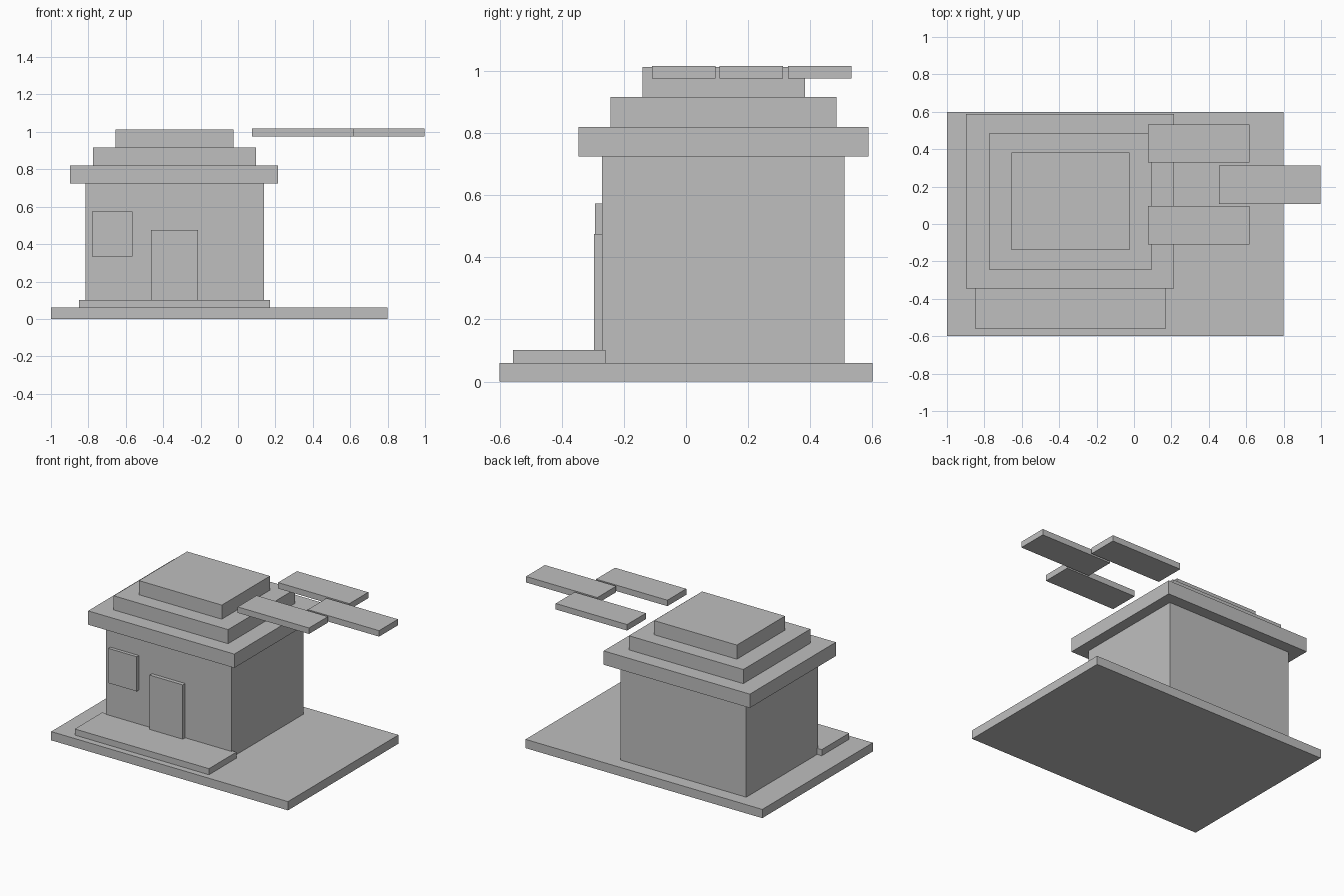
import bpy
import bmesh
from mathutils import Vector

cube = bpy.data.objects.get("Cube")
if cube:
    bpy.data.objects.remove(cube, do_unlink=True)

# One plain grey for everything
GREY = (0.52, 0.52, 0.52, 1.0)
grey = bpy.data.materials.new("light grey")
grey.use_nodes = True
grey.diffuse_color = GREY
grey.node_tree.nodes["Principled BSDF"].inputs["Base Color"].default_value = GREY


def box(name, x, y, z):
    """Box spanning the given (low, high) ranges on each axis."""
    low, high = (Vector(corner) for corner in zip(x, y, z))
    bm = bmesh.new()
    bmesh.ops.create_cube(bm, size=1)
    bmesh.ops.scale(bm, vec=high - low, verts=bm.verts)
    mesh = bpy.data.meshes.new(name)
    bm.to_mesh(mesh)
    bm.free()
    mesh.materials.append(grey)
    obj = bpy.data.objects.new(name, mesh)
    obj.location = (low + high) / 2
    bpy.context.collection.objects.link(obj)
    return obj


# Ground slab and front step
box("ground_slab", (-1, 0.8), (-0.6, 0.6), (0, 0.06))
box("front_step", (-0.85, 0.17), (-0.558, -0.26), (0.06, 0.102))

# House body with door and window panels on the front wall
box("walls", (-0.815, 0.14), (-0.27, 0.51), (0.06, 0.725))
box("door", (-0.465, -0.213), (-0.296, -0.27), (0.102, 0.475))
box("window", (-0.78, -0.565), (-0.293, -0.27), (0.335, 0.573))

# Stepped roof
box("roof_eaves", (-0.897, 0.214), (-0.346, 0.588), (0.725, 0.82))
box("roof_middle", (-0.775, 0.095), (-0.243, 0.485), (0.82, 0.917))
box("roof_top", (-0.655, -0.025), (-0.14, 0.383), (0.917, 1.014))

# Three flat cloud slabs floating beside the roof
for name, x, y in (("cloud_front", 0.075, -0.11),
                   ("cloud_middle", 0.455, 0.108),
                   ("cloud_back", 0.075, 0.328)):
    box(name, (x, x + 0.542), (y, y + 0.205), (0.976, 1.017))
